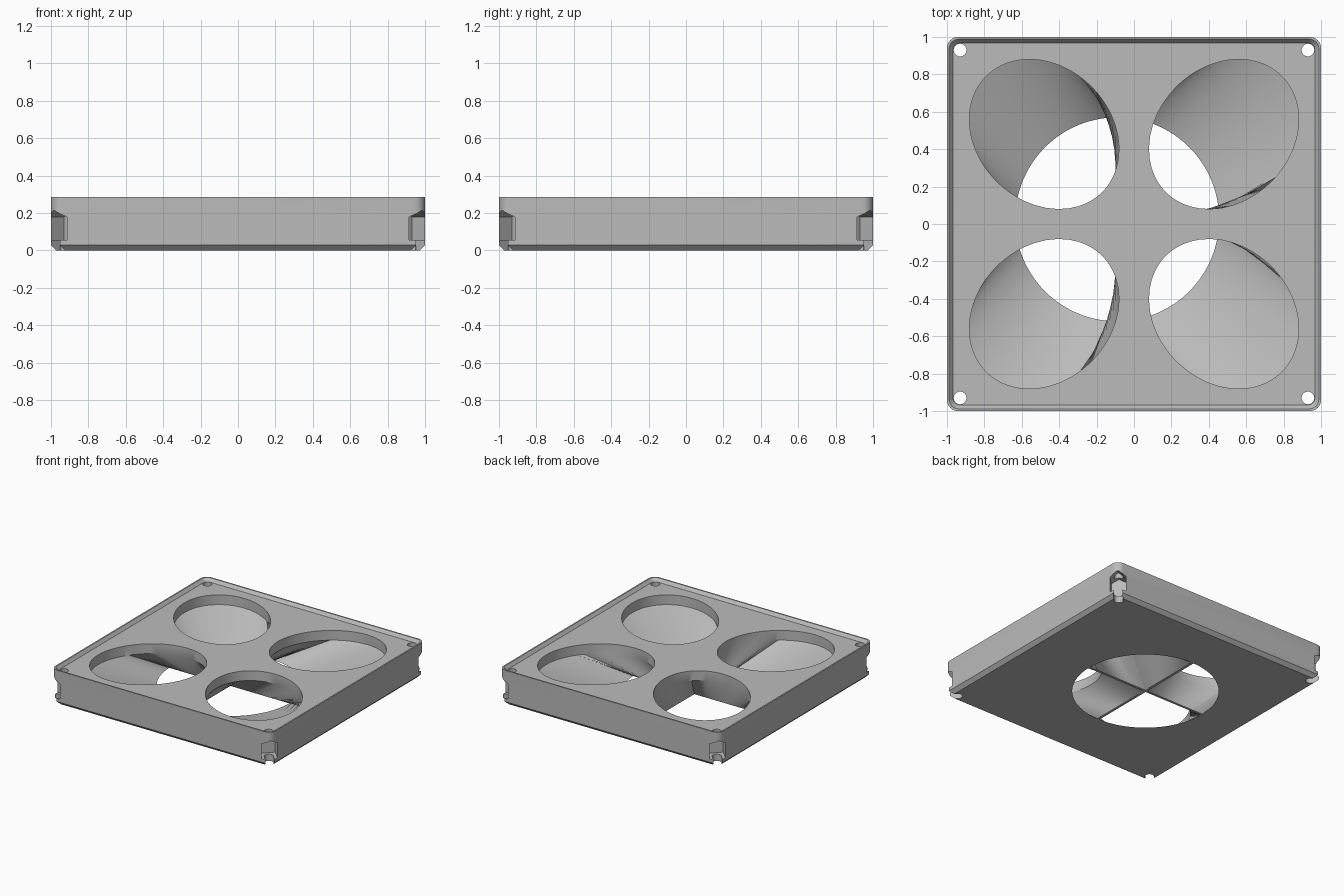
import bpy, bmesh, math
from mathutils import Matrix

cube = bpy.data.objects.get("Cube")
if cube:
    bpy.data.objects.remove(cube)

TOP = 0.285
OUTLET = (-0.09, 0.025)
OUTLET_R = 0.545

grey = bpy.data.materials.new("plain grey")
grey.use_nodes = True
COLOUR = (0.5, 0.5, 0.5, 1)
grey.diffuse_color = COLOUR
grey.node_tree.nodes["Principled BSDF"].inputs["Base Color"].default_value = COLOUR


def loft(name, rings, matrix=None):
    """Closed solid through rings that share a point count."""
    bm = bmesh.new()
    loops = [[bm.verts.new(p) for p in ring] for ring in rings]
    n = len(loops[0])
    for low, high in zip(loops, loops[1:]):
        for i in range(n):
            j = (i + 1) % n
            bm.faces.new((low[i], low[j], high[j], high[i]))
    bm.faces.new(loops[0][::-1])
    bm.faces.new(loops[-1])
    if matrix:
        bm.transform(matrix)
    bmesh.ops.recalc_face_normals(bm, faces=bm.faces)
    mesh = bpy.data.meshes.new(name)
    bm.to_mesh(mesh)
    bm.free()
    mesh.materials.append(grey)
    obj = bpy.data.objects.new(name, mesh)
    bpy.context.collection.objects.link(obj)
    return obj


def rounded_square(half, radius, z, steps=8):
    pts = []
    for k in range(4):
        for i in range(steps + 1):
            a = math.pi / 2 * (k + i / steps)
            mid = math.pi / 2 * k + math.pi / 4
            cx = math.copysign(half - radius, math.cos(mid))
            cy = math.copysign(half - radius, math.sin(mid))
            pts.append((cx + radius * math.cos(a), cy + radius * math.sin(a), z))
    return pts


def circle(x, y, r, z, n=32):
    return [(x + r * math.cos(2 * math.pi * i / n),
             y + r * math.sin(2 * math.pi * i / n), z) for i in range(n)]


def sector(r, gap, n=40, m=16):
    """Quarter disc outline set back from the dividing cross."""
    end = math.sqrt(r * r - gap * gap)
    a0 = math.asin(gap / r)
    pts = []
    for i in range(n):
        a = a0 + (math.pi / 2 - 2 * a0) * i / n
        pts.append((r * math.cos(a), r * math.sin(a)))
    pts += [(gap, end + (gap - end) * i / m) for i in range(m)]
    pts += [(gap + (end - gap) * i / m, gap) for i in range(m)]
    return pts


def inlet_rings(sx, sy):
    """Slanted oval at the top blending to a quarter of the round outlet."""
    quarter = sector(OUTLET_R, 0.01)
    mid = OUTLET_R * 0.42
    oval = []
    for x, y in quarter:
        a = math.atan2(y - mid, x - mid) - math.pi / 4
        u, v = 0.438 * math.cos(a), 0.358 * math.sin(a)
        oval.append((0.48 + (u - v) * math.sqrt(0.5), 0.48 + (u + v) * math.sqrt(0.5)))
    upper = [[(sx * x, sy * y, z) for x, y in oval] for z in (0.4, 0.18)]
    lower = [[(OUTLET[0] + sx * x, OUTLET[1] + sy * y, z) for x, y in quarter]
             for z in (0, -0.05)]
    return upper + lower


# Main block with chamfered foot
block = loft("manifold_block", [
    rounded_square(0.972, 0.04, 0),
    rounded_square(1, 0.06, 0.028),
    rounded_square(1, 0.06, TOP)])

# Shallow tray in the top, matching the foot
cutters = [loft("tray_cutter", [
    rounded_square(0.968, 0.04, TOP - 0.025),
    rounded_square(0.988, 0.05, TOP),
    rounded_square(0.988, 0.05, TOP + 0.05)])]

# Four inlets, corner screw holes, gabled pockets and foot slots
pocket = [(-0.06, 0.055), (0.06, 0.055), (0.06, 0.18), (0, 0.215), (-0.06, 0.18)]
slot = [(-0.034, -0.05), (0.034, -0.05), (0.034, 0.07), (-0.034, 0.07)]
for sx in (-1, 1):
    for sy in (-1, 1):
        cutters.append(loft("inlet_cutter", inlet_rings(sx, sy)))
        cutters.append(loft("screw_cutter", [
            circle(sx * 0.93, sy * 0.93, 0.034, z) for z in (-0.05, 0.4)]))
        turn = Matrix.Rotation(math.atan2(sy, sx), 4, "Z")
        for name, shape, start in (("pocket_cutter", pocket, 1.255),
                                   ("slot_cutter", slot, 1.31)):
            cutters.append(loft(name, [[(d, y, z) for y, z in shape]
                                       for d in (start, 1.5)], turn))

for cutter in cutters:
    cutter.hide_render = True
    mod = block.modifiers.new(cutter.name, "BOOLEAN")
    mod.operation = "DIFFERENCE"
    mod.solver = "EXACT"
    mod.object = cutter

# Bake the cuts, then drop the cutters
bpy.context.view_layer.update()
graph = bpy.context.evaluated_depsgraph_get()
baked = bpy.data.meshes.new_from_object(block.evaluated_get(graph))
block.modifiers.clear()
block.data = baked
for cutter in cutters:
    bpy.data.objects.remove(cutter)

bpy.ops.object.select_all(action="DESELECT")
block.select_set(True)
bpy.context.view_layer.objects.active = block
bpy.ops.object.shade_smooth_by_angle(angle=math.radians(30))
